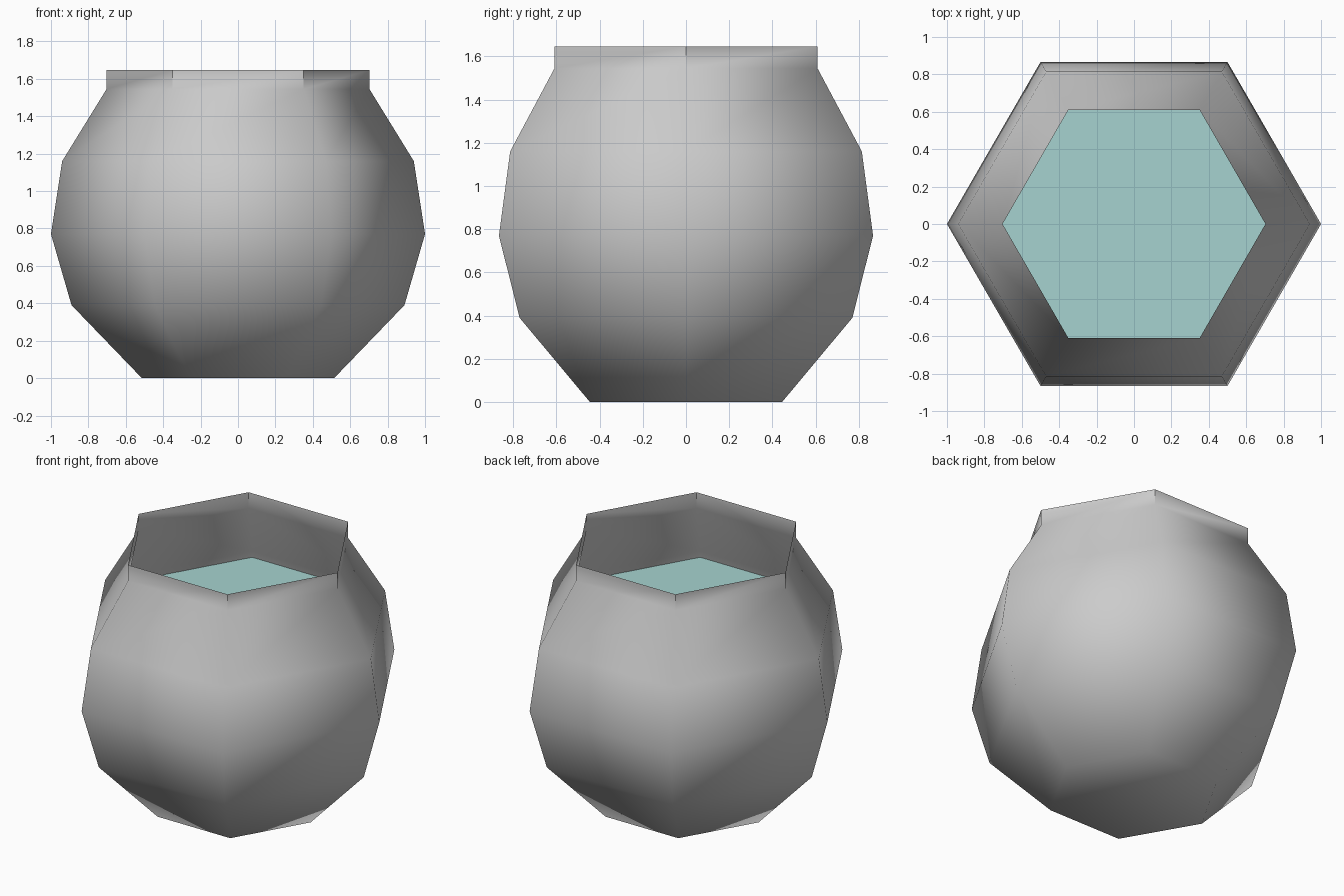
import bpy, bmesh
from math import cos, sin, radians

if "Cube" in bpy.data.objects:
    bpy.data.objects.remove(bpy.data.objects["Cube"])

SIDES = 6
# jar profile: (radius, height) from base to rim
PROFILE = [(0.514, 0.0), (0.89, 0.39), (1.0, 0.77),
           (0.94, 1.16), (0.703, 1.545), (0.703, 1.647)]


def ring(bm, r, z):
    step = radians(360 / SIDES)
    return [bm.verts.new((r * cos(i * step), r * sin(i * step), z))
            for i in range(SIDES)]


def finish(bm, name, smooth):
    mesh = bpy.data.meshes.new(name)
    for f in bm.faces:
        f.smooth = smooth
    bm.to_mesh(mesh)
    bm.free()
    obj = bpy.data.objects.new(name, mesh)
    bpy.context.collection.objects.link(obj)
    return obj


# open-topped six-sided jar, single thin wall with closed base
bm = bmesh.new()
rings = [ring(bm, r, z) for r, z in PROFILE]
for low, high in zip(rings, rings[1:]):
    for i in range(SIDES):
        j = (i + 1) % SIDES
        bm.faces.new((low[i], low[j], high[j], high[i]))
bm.faces.new(rings[0][::-1])
# crisp corners on the neck
for a, b in zip(rings[-2], rings[-1]):
    bm.edges.get((a, b)).smooth = False
finish(bm, "jar", True)

# water surface inside the jar
bm = bmesh.new()
bm.faces.new(ring(bm, 0.942, 1.12))
water = finish(bm, "water", False)
mat = bpy.data.materials.new("water_blue")
mat.diffuse_color = (0.38, 0.65, 0.63, 1.0)
mat.use_nodes = True
mat.node_tree.nodes["Principled BSDF"].inputs["Base Color"].default_value = mat.diffuse_color
water.data.materials.append(mat)
